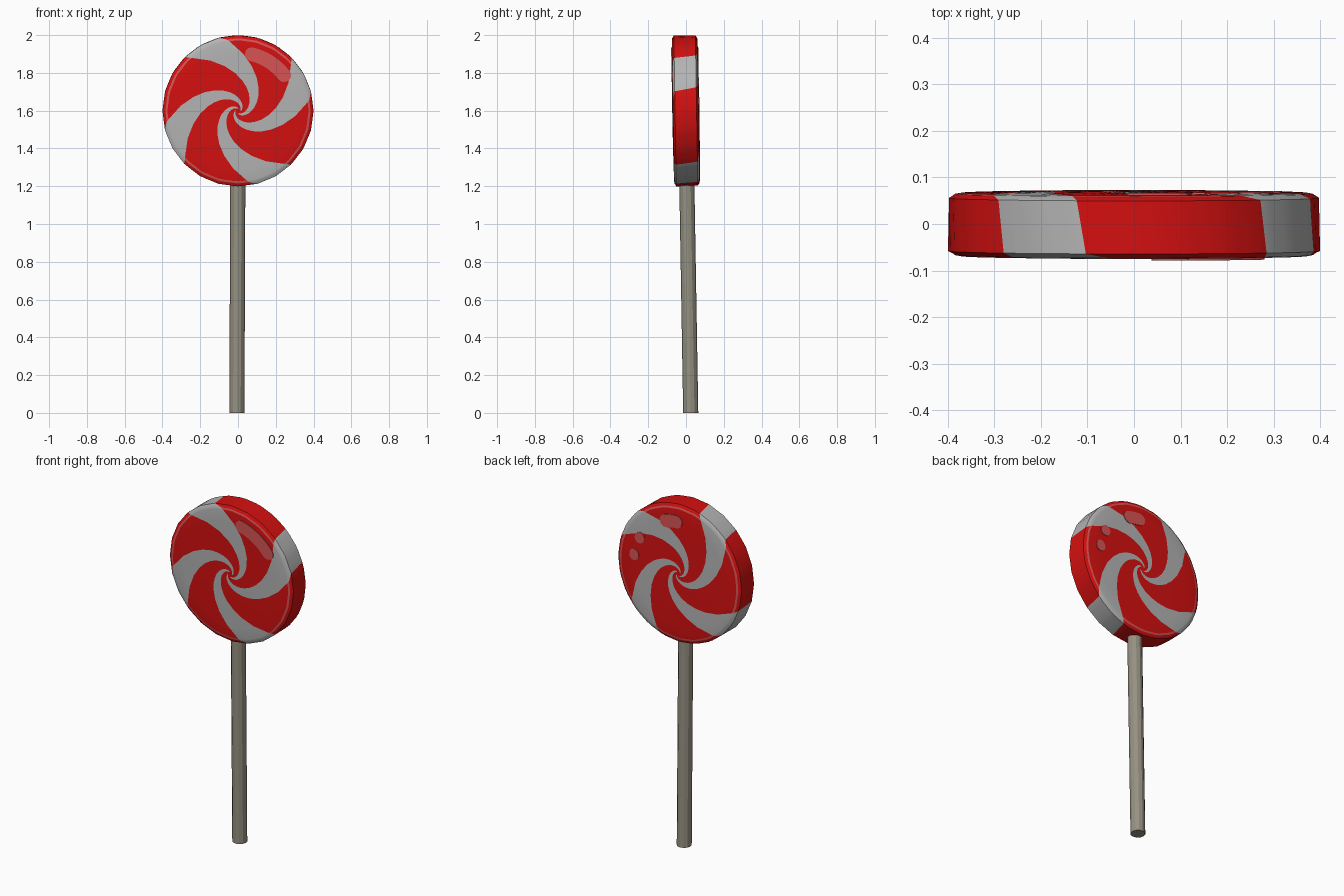
import bpy, bmesh, math
from mathutils import Matrix

if "Cube" in bpy.data.objects:
    bpy.data.objects.remove(bpy.data.objects["Cube"])

def srgb(r, g, b):
    f = lambda c: c / 12.92 if c <= 0.04045 else ((c + 0.055) / 1.055) ** 2.4
    return tuple(f(c / 255) for c in (r, g, b)) + (1.0,)

def material(name, rgb):
    m = bpy.data.materials.new(name)
    m.diffuse_color = srgb(*rgb)
    m.use_nodes = True
    m.node_tree.nodes["Principled BSDF"].inputs["Base Color"].default_value = m.diffuse_color
    return m

RED = material("candy_red", (213, 16, 16))
WHITE = material("candy_white", (180, 180, 180))
PINK = material("highlight_pink", (215, 84, 84))
STICK = material("stick_grey", (150, 145, 130))

TILT = Matrix.Translation((0, -0.001, 1.6)) @ Matrix.Rotation(0.016, 4, 'X')

def finish(name, bm, mats, matrix=None, smooth=True):
    bmesh.ops.recalc_face_normals(bm, faces=bm.faces)
    if matrix is not None:
        bm.transform(matrix)
    me = bpy.data.meshes.new(name)
    bm.to_mesh(me)
    bm.free()
    for m in mats:
        me.materials.append(m)
    ob = bpy.data.objects.new(name, me)
    bpy.context.collection.objects.link(ob)
    if smooth:
        bpy.context.view_layer.objects.active = ob
        ob.select_set(True)
        bpy.ops.object.shade_smooth_by_angle(angle=math.radians(25))
        ob.select_set(False)
    return ob

# --- candy disc: rings whose columns follow the log-spiral stripe edges ---
R = 0.4
SPIRAL = 59.0
SIDES = 24

def face_y(r):
    return 0.072 - 0.004 * (r / 0.374) ** 2

radii = [0.014 * (0.374 / 0.014) ** (i / 16) for i in range(17)]
# each ring: radius, y, white start angle, white end angle
rings = []
for r in radii + [0.385]:
    t = SPIRAL * math.log(r / R)
    rings.append((r, -(face_y(r) if r < 0.38 else 0.066), 11 + t, 45 + t))
rings.append((R, -0.057, 15, 44.5))
rings.append((R, 0.057, 18, 47))
for r in [0.385] + radii[::-1]:
    t = SPIRAL * math.log(r / R)
    rings.append((r, face_y(r) if r < 0.38 else 0.066, 18 - t, 50 - t))
EDGE_STRIPS = (16, 20)   # the thin glossy bands just inside both edges

WN, RN = 6, 12           # columns per white and red stripe
def columns(start, end):
    out = []
    for q in range(4):
        out += [90 * q + start + (end - start) * i / WN for i in range(WN)]
        out += [90 * q + end + (start + 90 - end) * i / RN for i in range(RN)]
    return out

def poly_factor(deg):
    step = 360 / SIDES
    return math.cos(math.radians(step / 2)) / math.cos(math.radians(deg % step - step / 2))

bm = bmesh.new()
grid = []
for r, y, s, e in rings:
    row = []
    for a in columns(s, e):
        k = r * (poly_factor(a) if r > 0.36 else 1)
        row.append(bm.verts.new((k * math.cos(math.radians(a)), y, k * math.sin(math.radians(a)))))
    grid.append(row)
n = len(grid[0])
for i in range(len(grid) - 1):
    for j in range(n):
        k = (j + 1) % n
        f = bm.faces.new((grid[i][j], grid[i][k], grid[i + 1][k], grid[i + 1][j]))
        white = j % (WN + RN) < WN
        f.material_index = 1 if white else (2 if i in EDGE_STRIPS else 0)
bm.faces.new(grid[0])
bm.faces.new(grid[-1])
finish("candy_disc", bm, [RED, WHITE, PINK], TILT)

# --- glossy highlights: thin rounded arc plates on both faces ---
def highlight(name, side, a0, a1, r0, r1):
    mid, half = (r0 + r1) / 2, (r1 - r0) / 2
    cap = math.degrees(half / mid)
    a0, a1 = a0 + cap, a1 - cap
    pts = []
    for i in range(9):       # outer arc
        pts.append((a0 + (a1 - a0) * i / 8, r1))
    for i in range(1, 8):    # rounded end
        t = math.pi * i / 8
        pts.append((a1 + cap * math.sin(t), mid + half * math.cos(t)))
    for i in range(9):       # inner arc
        pts.append((a1 + (a0 - a1) * i / 8, r0))
    for i in range(1, 8):    # rounded end
        t = math.pi * i / 8
        pts.append((a0 - cap * math.sin(t), mid - half * math.cos(t)))
    bm = bmesh.new()
    vs = [bm.verts.new((-side * r * math.cos(math.radians(a)), side * 0.0665,
                        r * math.sin(math.radians(a)))) for a, r in pts]
    bmesh.ops.remove_doubles(bm, verts=vs, dist=0.0005)
    f = bm.faces.new([v for v in vs if v.is_valid])
    ext = bmesh.ops.extrude_face_region(bm, geom=[f])
    top = [v for v in ext['geom'] if isinstance(v, bmesh.types.BMVert)]
    bmesh.ops.translate(bm, verts=top, vec=(0, side * 0.0060, 0))
    finish(name, bm, [PINK], TILT, smooth=False)

# angles are measured as seen facing that side
highlight("front_highlight", -1, 31, 83, 0.272, 0.345)
highlight("back_highlight_large", 1, 86, 114, 0.262, 0.335)
highlight("back_highlight_medium", 1, 144, 157, 0.26, 0.32)
highlight("back_highlight_small", 1, 166, 179, 0.26, 0.32)

# --- stick: slightly leaning rod ---
bm = bmesh.new()
loops = []
for x, y, z in ((-0.006, 0.025, 0.0), (-0.001, 0.004, 1.24)):
    loops.append([bm.verts.new((x + 0.04 * math.cos(2 * math.pi * i / 12),
                                y + 0.04 * math.sin(2 * math.pi * i / 12), z)) for i in range(12)])
for i in range(12):
    k = (i + 1) % 12
    bm.faces.new((loops[0][i], loops[0][k], loops[1][k], loops[1][i]))
for l in loops:
    bm.faces.new(l)
finish("stick", bm, [STICK], smooth=False)
